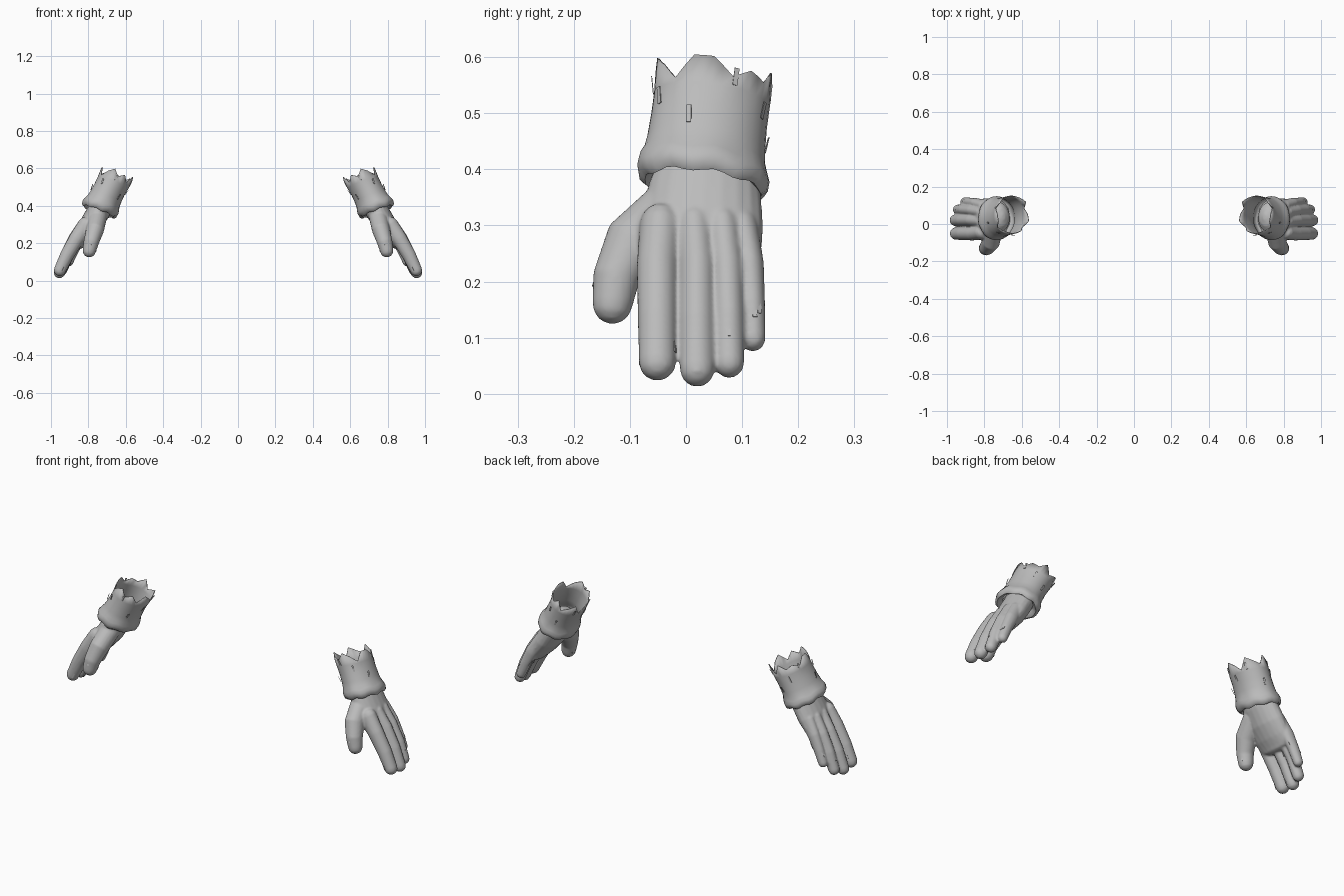
import bpy, bmesh, math, random
from mathutils import Vector

cube = bpy.data.objects.get("Cube")
if cube:
    bpy.data.objects.remove(cube)

cloth = bpy.data.materials.new("grey cloth")
cloth.use_nodes = True
GREY = (0.5, 0.5, 0.5, 1)
cloth.diffuse_color = GREY
cloth.node_tree.nodes["Principled BSDF"].inputs["Base Color"].default_value = GREY
cloth.node_tree.nodes["Principled BSDF"].inputs["Roughness"].default_value = 0.8

# Stations: centre x, y, z, then half thickness and half width
PALM = [(.725, .035, .41, .062, .085), (.745, .033, .37, .062, .10),
        (.787, .03, .30, .060, .108), (.825, .027, .24, .048, .106),
        (.845, .025, .205, .035, .098)]
DIGITS = {
    "thumb": [(.75, -.02, .34, .05, .05), (.765, -.095, .27, .048, .052),
              (.785, -.125, .205, .041, .042), (.795, -.131, .16, .036, .036)],
    "index": [(.81, -.045, .30, .045, .038), (.862, -.051, .225, .041, .037),
              (.915, -.051, .135, .037, .035), (.953, -.051, .055, .032, .033)],
    "middle": [(.81, .015, .30, .045, .034), (.865, .02, .225, .041, .033),
               (.918, .02, .13, .036, .032), (.955, .02, .043, .031, .031)],
    "ring": [(.81, .065, .30, .042, .031), (.862, .073, .225, .038, .030),
             (.908, .076, .14, .033, .028), (.941, .077, .055, .028, .027)],
    "little": [(.80, .10, .30, .036, .028), (.845, .113, .23, .033, .026),
               (.88, .117, .16, .028, .024), (.905, .119, .098, .024, .023)],
}


def frame(pts, i):
    """Thickness and width directions at a station, and the path direction."""
    d = (pts[min(i + 1, len(pts) - 1)] - pts[max(i - 1, 0)]).normalized()
    v = Vector((0, 1, 0))
    v = (v - d * v.dot(d)).normalized()
    return v.cross(d), v, d


def ring_verts(bm, c, u, v, a, b, n):
    return [bm.verts.new(c + u * a * math.cos(t) + v * b * math.sin(t))
            for t in (2 * math.pi * k / n for k in range(n))]


def bridge(bm, rings):
    for r, q in zip(rings, rings[1:]):
        for k in range(len(r)):
            j = (k + 1) % len(r)
            bm.faces.new((r[k], r[j], q[j], q[k]))


def limb(bm, stations, n=20):
    """Tapered tube with rounded ends."""
    pts = [Vector(s[:3]) for s in stations]
    rings = []
    for i, s in enumerate(stations):
        u, v, d = frame(pts, i)
        a, b = s[3:]
        angles = [0]
        if i == 0:
            angles = [-80, -55, -28, 0]
        elif i == len(pts) - 1:
            angles = [0, 28, 55, 80]
        for e in map(math.radians, angles):
            c = pts[i] + d * min(a, b) * math.sin(e)
            rings.append(ring_verts(bm, c, u, v, a * math.cos(e), b * math.cos(e), n))
    bridge(bm, rings)
    bm.faces.new(rings[0])
    bm.faces.new(rings[-1])


def finish(bm, name, side):
    """Place the part on one side and make an object of it."""
    for vert in bm.verts:
        vert.co.x *= side
    bmesh.ops.recalc_face_normals(bm, faces=bm.faces)
    mesh = bpy.data.meshes.new(name)
    bm.to_mesh(mesh)
    bm.free()
    mesh.materials.append(cloth)
    ob = bpy.data.objects.new(name, mesh)
    bpy.context.collection.objects.link(ob)
    return ob


def build_hand(name, side):
    bm = bmesh.new()
    for stations in [PALM, *DIGITS.values()]:
        limb(bm, stations)
    ob = finish(bm, name, side)
    melt = ob.modifiers.new("melt", 'REMESH')
    melt.mode = 'VOXEL'
    melt.voxel_size = 0.005
    melt.use_smooth_shade = True
    soft = ob.modifiers.new("soften", 'SMOOTH')
    soft.factor = 0.5
    soft.iterations = 5


# Rolled hem up to the torn rim
SLEEVE = [(.745, .032, .385, .060, .080), (.746, .031, .368, .088, .105),
          (.742, .031, .376, .099, .116), (.735, .031, .393, .102, .119),
          (.727, .031, .408, .098, .115), (.719, .033, .424, .091, .109),
          (.708, .036, .446, .088, .106), (.688, .041, .485, .086, .104),
          (.668, .046, .522, .088, .104)]
TEARS = [0, -3, -1, -2, 1, -3, -1, 1, -4, -1, 1, -3, 0, -2, 1, -1, -4, 0]
U = Vector((.93, 0, .36))
V = Vector((0, .99, -.13))
UP = Vector((-.45, .06, .89))


def build_sleeve(name, side):
    bm = bmesh.new()
    n = 2 * len(TEARS)
    rings = [ring_verts(bm, Vector(s[:3]), U, V, s[3], s[4], n) for s in SLEEVE]
    # gentle folds in the hem
    for r in rings[1:5]:
        for k, vert in enumerate(r):
            vert.co += UP * 0.004 * math.sin(k * 1.4)
    rim = ring_verts(bm, Vector((.65, .05, .562)), U, V, .091, .105, n)
    for k, vert in enumerate(rim):
        tear = (TEARS[k // 2] + TEARS[((k + 1) // 2) % len(TEARS)]) / 2
        vert.co += UP * (0.011 * tear + 0.008)
    bridge(bm, rings + [rim])
    ob = finish(bm, name, side)
    wall = ob.modifiers.new("wall", 'SOLIDIFY')
    wall.thickness = 0.004
    wall.offset = -1
    bpy.ops.object.select_all(action='DESELECT')
    bpy.context.view_layer.objects.active = ob
    ob.select_set(True)
    bpy.ops.object.shade_smooth_by_angle(angle=math.radians(50))


def scrap(bm, c, along, out, length, width):
    """Small thin strip of cloth lifted from the surface."""
    across = along.cross(out).normalized()
    corners = [c + along * length * i + across * width * j
               for i, j in ((-.5, -.5), (.5, -.5), (.5, .5), (-.5, .5))]
    low = [bm.verts.new(p) for p in corners]
    high = [bm.verts.new(p + out * 0.0015) for p in corners]
    bm.faces.new(low)
    bm.faces.new(high)
    bridge(bm, [low, high])


def build_scraps(name, side):
    rng = random.Random(4)
    bm = bmesh.new()
    # loose strips on the digits
    for stations in DIGITS.values():
        pts = [Vector(s[:3]) for s in stations]
        for i in (1, 2, 2):
            u, v, d = frame(pts, i)
            t = rng.uniform(0, 2 * math.pi)
            out = u * math.cos(t) + v * math.sin(t)
            c = pts[i].lerp(pts[i + 1], rng.random())
            reach = (stations[i][3] + stations[i + 1][3]) / 2 - 0.002
            lean = (d + out * rng.uniform(-.15, .15)).normalized()
            scrap(bm, c + out * reach, lean, out, rng.uniform(.025, .04), .008)
    # frayed strips around the sleeve
    for k in range(9):
        t = 2 * math.pi * k / 9 + 0.4
        s = SLEEVE[-1 - k % 3]
        out = (U * math.cos(t) + V * math.sin(t)).normalized()
        c = Vector(s[:3]) + U * s[3] * math.cos(t) + V * s[4] * math.sin(t)
        scrap(bm, c + UP * .02 + out * .004, (UP + out * .15).normalized(), out, .032, .009)
    finish(bm, name, side)


for label, side in (("left", 1), ("right", -1)):
    build_hand(label + "_glove_hand", side)
    build_sleeve(label + "_torn_sleeve", side)
    build_scraps(label + "_cloth_scraps", side)
